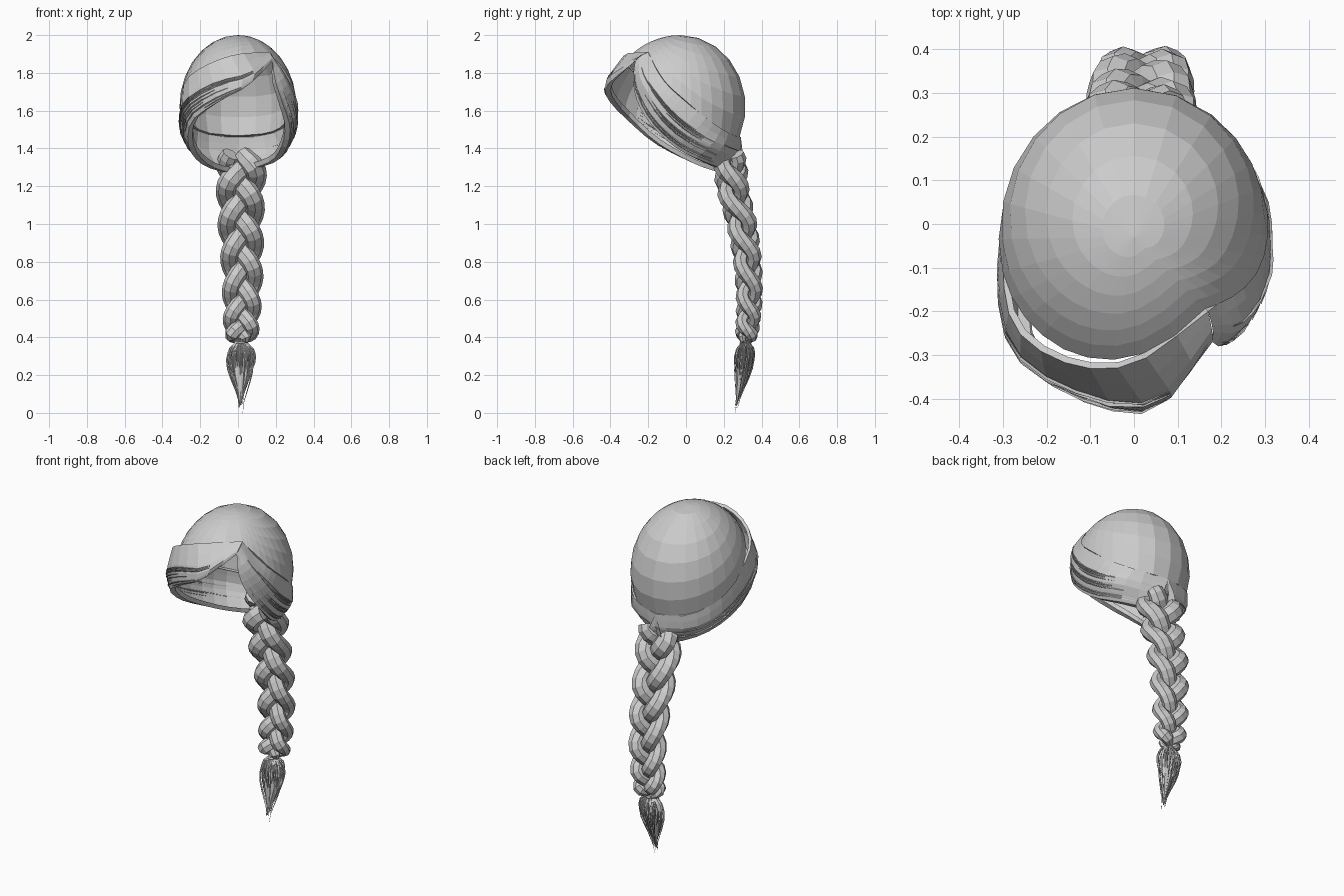
import bpy, math, random
from mathutils import Vector as V

if "Cube" in bpy.data.objects:
    bpy.data.objects.remove(bpy.data.objects["Cube"])

random.seed(4)
CENTER = V((0, -0.03, 1.62))


def make(name, verts, faces):
    me = bpy.data.meshes.new(name)
    me.from_pydata([tuple(v) for v in verts], [], faces)
    me.update()
    ob = bpy.data.objects.new(name, me)
    bpy.context.collection.objects.link(ob)
    return ob


def spline(pts, n):
    """Catmull-Rom resampling of a point list to n points."""
    p = [V(q) for q in pts]
    p = [p[0] * 2 - p[1]] + p + [p[-1] * 2 - p[-2]]
    out = []
    for i in range(n):
        s = i / (n - 1) * (len(p) - 3)
        k = min(int(s), len(p) - 4)
        t = s - k
        a, b, c, d = p[k:k + 4]
        out.append(0.5 * (2 * b + (c - a) * t + (2 * a - 5 * b + 4 * c - d) * t * t
                          + (3 * b - a - 3 * c + d) * t ** 3))
    return out


def grid(rows, closed=False):
    n = len(rows[0])
    verts = [v for r in rows for v in r]
    faces = []
    for i in range(len(rows) - 1):
        for j in range(n if closed else n - 1):
            k = (j + 1) % n
            faces.append((i * n + j, (i + 1) * n + j, (i + 1) * n + k, i * n + k))
    return verts, faces


def tube(path, sizes, sides):
    """Closed tube; sizes holds a (half width, half depth) pair per point."""
    rows = []
    for i, p in enumerate(path):
        t = (path[min(i + 1, len(path) - 1)] - path[max(i - 1, 0)]).normalized()
        s = t.cross(V((0, 1, 0)))
        s = s.normalized() if s.length > 0.05 else V((1, 0, 0))
        d = s.cross(t).normalized()
        w, h = sizes[i]
        rows.append([p + s * w * math.cos(a) + d * h * math.sin(a)
                     for a in (2 * math.pi * k / sides for k in range(sides))])
    verts, faces = grid(rows, True)
    last = len(verts) - sides
    faces += [tuple(range(sides)), tuple(range(last + sides - 1, last - 1, -1))]
    return verts, faces


def join(name, parts):
    verts, faces = [], []
    for v, f in parts:
        o = len(verts)
        verts += v
        faces += [tuple(i + o for i in q) for q in f]
    return make(name, verts, faces)


# Guide curves from the parting round to the nape: top, middle and lower edge
left = [
    [(.17, -.20, 1.91), (0, -.32, 1.90), (-.15, -.32, 1.85), (-.27, -.24, 1.77),
     (-.30, -.10, 1.66), (-.28, .08, 1.55), (-.18, .23, 1.48), (0, .29, 1.46)],
    [(.18, -.25, 1.885), (.06, -.405, 1.79), (-.12, -.39, 1.74), (-.27, -.295, 1.65),
     (-.31, -.13, 1.54), (-.28, .07, 1.44), (-.18, .22, 1.38), (.04, .30, 1.36)],
    [(.18, -.27, 1.86), (.05, -.42, 1.73), (-.10, -.405, 1.65), (-.24, -.31, 1.55),
     (-.265, -.17, 1.43), (-.22, 0, 1.34), (-.12, .15, 1.285), (.05, .285, 1.26)],
]
right = [
    [(.17, -.20, 1.91), (.22, -.16, 1.83), (.28, -.10, 1.74), (.30, 0, 1.65),
     (.28, .12, 1.55), (.18, .23, 1.48), (0, .29, 1.46)],
    [(.18, -.24, 1.89), (.245, -.235, 1.79), (.295, -.17, 1.68), (.312, -.08, 1.57),
     (.295, .05, 1.47), (.21, .20, 1.40), (-.04, .30, 1.36)],
    [(.18, -.27, 1.86), (.20, -.28, 1.75), (.24, -.25, 1.63), (.275, -.17, 1.51),
     (.255, -.04, 1.395), (.18, .12, 1.32), (-.05, .285, 1.26)],
]

# Skull cap: an egg trimmed along the top edges of the two swept bands
rim = spline(left[0], 17) + spline(right[0], 14)[1:-1][::-1]


def egg(theta, phi, s=1.0):
    x, y = math.sin(theta) * math.cos(phi), math.sin(theta) * math.sin(phi)
    return CENTER + V((x * .31, y * (.345 if y > 0 else .38), math.cos(theta) * .38)) * s


angles = []
for p in rim:
    q = p - CENTER
    q = V((q.x / .31, q.y / (.345 if q.y > 0 else .38), q.z / .38)).normalized()
    angles.append((math.acos(q.z), math.atan2(q.y, q.x)))
R = 7
rows = [[egg(th * k / R, ph) for th, ph in angles] for k in range(1, R + 1)]
rows.append([egg(th * 1.015, ph, .955) for th, ph in angles])
v, f = grid(rows, True)
n = len(angles)
v.append(egg(0, 0))
f += [(len(v) - 1, j, (j + 1) % n) for j in range(n)]
make("hair_cap", v, f)

# Swept bands: left fringe and right side, each with a curled lower edge
for name, guides in (("left_fringe", left), ("right_sweep", right)):
    cols = 18
    edges = [spline(g, cols) for g in guides]
    columns = [spline([e[i] for e in edges], 6) for i in range(cols)]
    rows = []
    for i, c in enumerate(columns):
        w = min(1, i / 3)
        inward = (V((0, CENTER.y, c[-1].z)) - c[-1]).normalized()
        c0 = CENTER + (c[0] - CENTER) * .955
        rows.append([c0] + c + [c[-1] + inward * .03 * w + V((0, 0, .003)),
                                c[-1] + inward * .035 * w + V((0, 0, .03 * w))])
    v, f = grid(rows)
    make(name, v, f)

    # Fine loose hairs lying on the band
    wisps = []
    for k in range(14):
        u = random.uniform(.35, 1.0)
        a = random.randint(2, 8)
        b = random.randint(a + 4, cols - 1)
        path = []
        for i in range(a, b + 1):
            s = u * 5
            j = min(int(s), 4)
            p = columns[i][j].lerp(columns[i][j + 1], s - j)
            path.append(CENTER + (p - CENTER) * random.uniform(1.0, 1.012))
        m = len(path)
        wisps.append(tube(path, [(.004 * math.sin(math.pi * (i + .3) / m) + .0005,) * 2
                                 for i in range(m)], 3))
    join(name + "_loose_hairs", wisps)

# Three-strand braid, tapering to the hair tie
spine = [(.02, .235, 1.37), (.015, .245, 1.20), (.015, .295, 1.0), (.022, .325, .8),
         (.022, .335, .6), (.018, .325, .45), (.015, .315, .365)]
N = 45
axis = spline(spine, N)
for s in range(3):
    path, sizes = [], []
    for i, c in enumerate(axis):
        t = i / (N - 1)
        ang = 2 * math.pi * (2.15 * t + .12 * t * t + s / 3)
        k = (1 - .38 * t) * (1 if t < .9 else max(.2, 1 - (t - .9) * 8))
        if t < .06:
            k *= .8 + t * 3.3
        path.append(c + V((.083 * k * math.sin(ang), -.047 * k * math.sin(2 * ang), 0)))
        sizes.append((.060 * k, .050 * k))
    v, f = tube(path, sizes, 8)
    make("braid_strand_%d" % (s + 1), v, f)

# Hair tie
bpy.ops.mesh.primitive_torus_add(location=(.015, .315, .37), major_radius=.022,
                                 minor_radius=.010, major_segments=12, minor_segments=6)
bpy.context.object.name = "hair_tie"

# Tassel: spindle core with fine locks around it
core = [(.015, .315, .375), (.015, .312, .33), (.016, .305, .27),
        (.016, .295, .19), (.014, .28, .11), (.012, .265, .04)]
v, f = tube([V(p) for p in core], [(.018, .018), (.036, .027), (.054, .036),
                                  (.042, .030), (.018, .015), (.002, .002)], 8)
make("tassel_core", v, f)
locks = []
for k in range(44):
    a = 2 * math.pi * k / 44 + random.uniform(-.1, .1)
    end = 0 if k == 0 else random.uniform(.02, .17)
    g = random.uniform(.85, 1.1)
    path = []
    for i in range(8):
        t = i / 7
        z = .375 + (end - .375) * t
        r = (.018 + .05 * math.sin(math.pi * min(1, t * 1.12) ** .8)) * g * (1 - .5 * t)
        r *= 1.25
        y = .315 - .055 * ((.375 - z) / .375) ** 1.6
        path.append(V((.015 + r * math.cos(a), y + r * .7 * math.sin(a), z)))
    locks.append(tube(path, [(.006 * (1 - i / 7) + .0006, .004 * (1 - i / 7) + .0005)
                             for i in range(8)], 4))
join("tassel_locks", locks)
